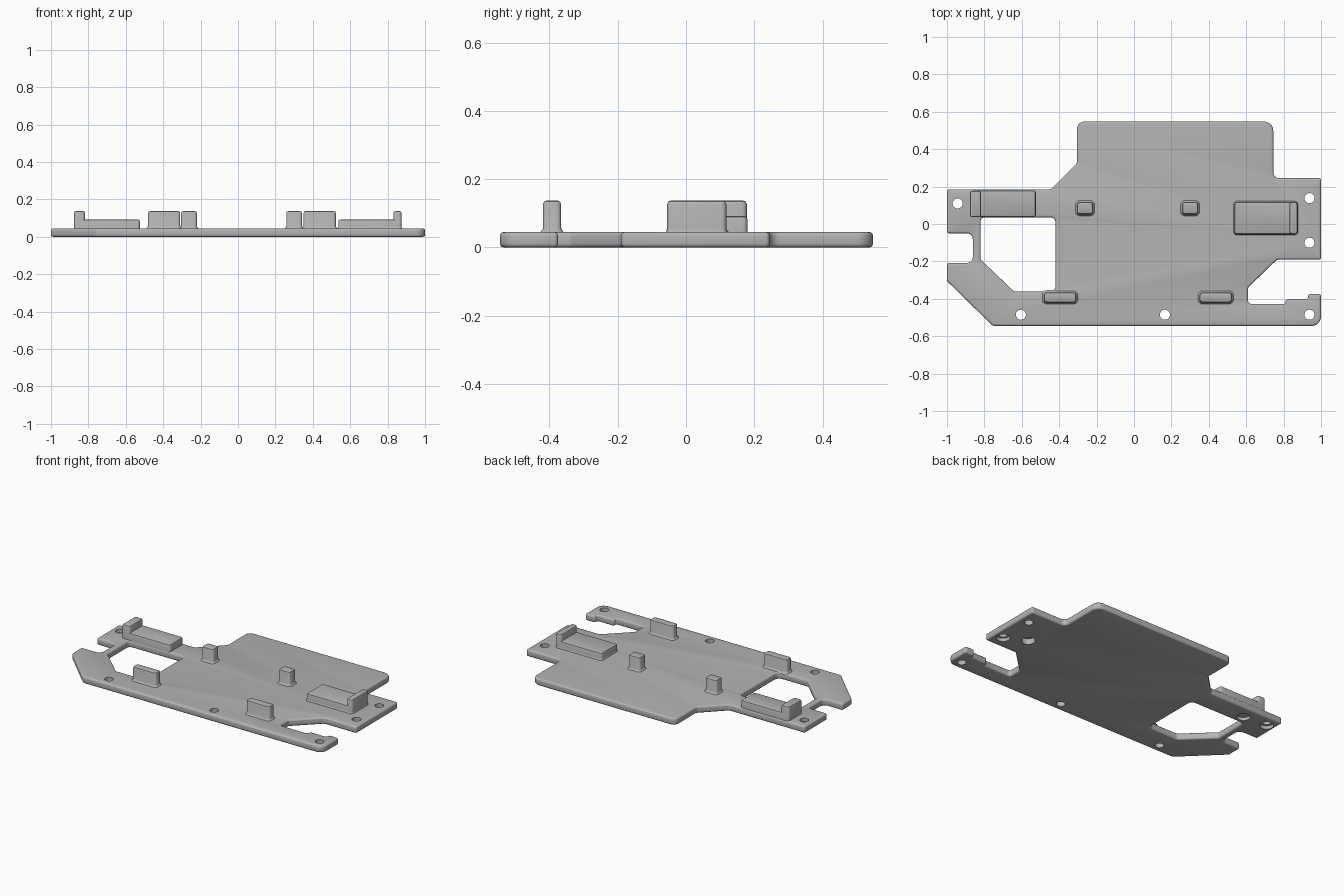
import bpy, bmesh, math
from mathutils import Vector

if "Cube" in bpy.data.objects:
    bpy.data.objects.remove(bpy.data.objects["Cube"], do_unlink=True)

PLATE, PAD, POST = 0.045, 0.092, 0.137

grey = bpy.data.materials.new("plain grey")
grey.use_nodes = True
grey.diffuse_color = (0.45, 0.45, 0.45, 1)
grey.node_tree.nodes["Principled BSDF"].inputs["Base Color"].default_value = grey.diffuse_color


def rounded(points, default=0.012, steps=5):
    """Closed outline with each corner replaced by an arc (optional third value = radius)."""
    out, n = [], len(points)
    for i, p in enumerate(points):
        c = Vector(p[:2])
        a = (Vector(points[i - 1][:2]) - c).normalized()
        b = (Vector(points[(i + 1) % n][:2]) - c).normalized()
        r = p[2] if len(p) > 2 else default
        half = a.angle(b) / 2
        centre = c + (a + b).normalized() * (r / math.sin(half))
        start = c + a * (r / math.tan(half)) - centre
        end = c + b * (r / math.tan(half)) - centre
        sweep = start.angle_signed(end)
        for k in range(steps + 1):
            t = -sweep * k / steps
            out.append(centre + Vector((start.x * math.cos(t) - start.y * math.sin(t),
                                        start.x * math.sin(t) + start.y * math.cos(t))))
    return out


def loft(name, rings):
    """Solid through a stack of (outline, z) rings."""
    bm = bmesh.new()
    loops = [[bm.verts.new((p.x, p.y, z)) for p in ring] for ring, z in rings]
    for lo, hi in zip(loops, loops[1:]):
        for i in range(len(lo)):
            j = (i + 1) % len(lo)
            bm.faces.new((lo[i], lo[j], hi[j], hi[i]))
    bm.faces.new(loops[0][::-1])
    bm.faces.new(loops[-1])
    bmesh.ops.recalc_face_normals(bm, faces=bm.faces)
    mesh = bpy.data.meshes.new(name)
    bm.to_mesh(mesh)
    bm.free()
    mesh.materials.append(grey)
    obj = bpy.data.objects.new(name, mesh)
    bpy.context.collection.objects.link(obj)
    return obj


def select(obj):
    bpy.ops.object.select_all(action='DESELECT')
    obj.select_set(True)
    bpy.context.view_layer.objects.active = obj


def cut(obj, cutter):
    mod = obj.modifiers.new("cut", 'BOOLEAN')
    mod.operation, mod.solver, mod.object = 'DIFFERENCE', 'EXACT', cutter
    select(obj)
    bpy.ops.object.modifier_apply(modifier=mod.name)
    bpy.data.objects.remove(cutter, do_unlink=True)


def drill(obj, x, y, radius, top):
    ring = [Vector((x + radius * math.cos(k * math.tau / 24), y + radius * math.sin(k * math.tau / 24)))
            for k in range(24)]
    cut(obj, loft("drill", [(ring, -0.02), (ring, top)]))


def block(name, x0, x1, y0, y1, top, base=PLATE, flare=0.012):
    """Rounded block with a soft top edge and a small fillet at its foot."""
    def ring(inset):
        a, b, c, d = x0 + inset, x1 - inset, y0 + inset, y1 - inset
        return rounded([(a, c), (b, c), (b, d), (a, d)], 0.014 - min(inset, 0.01))
    rings = [(ring(-flare), base - 0.003), (ring(-flare * 0.35), base + 0.004), (ring(0), base + 0.012)]
    if not flare:
        rings = [(ring(0), base - 0.025)]
    rings += [(ring(i), top - d) for i, d in ((0, 0.01), (0.003, 0.003), (0.01, 0))]
    obj = loft(name, rings)
    select(obj)
    bpy.ops.object.shade_smooth_by_angle(angle=math.radians(40))


# Base plate outline
outline = [(-0.755, -0.545, 0.03), (1, -0.545, 0.05), (1, -0.375), (0.93, -0.375), (0.93, -0.402),
           (0.81, -0.402), (0.81, -0.428), (0.61, -0.428, 0.02), (0.61, -0.34, 0.02), (0.765, -0.19, 0.03),
           (1, -0.19), (1, 0.245), (0.745, 0.245, 0.03), (0.745, 0.548, 0.05), (-0.305, 0.548, 0.04),
           (-0.305, 0.325, 0.03), (-0.445, 0.185, 0.03), (-1, 0.185), (-1, -0.05), (-0.862, -0.05, 0.03),
           (-0.862, -0.208, 0.03), (-1, -0.208), (-1, -0.305, 0.02)]
ring = rounded(outline)
plate = loft("base_plate", [(ring, 0), (ring, PLATE)])

# Large window
window = rounded([(-0.42, 0.035, 0.025), (-0.82, 0.035, 0.02), (-0.82, -0.19, 0.02),
                  (-0.64, -0.362, 0.03), (-0.42, -0.362, 0.03)])
cut(plate, loft("window_cutter", [(window, -0.1), (window, 0.1)]))

# Softened plate rims
bevel = plate.modifiers.new("rim", 'BEVEL')
bevel.width, bevel.segments = 0.011, 3
bevel.limit_method, bevel.angle_limit = 'ANGLE', math.radians(50)
select(plate)
bpy.ops.object.modifier_apply(modifier=bevel.name)

# Screw holes, then wider recesses on the underside
for x, y in [(-0.943, 0.11), (-0.605, -0.485), (0.165, -0.485), (0.938, -0.485), (0.938, 0.138), (0.938, -0.1)]:
    drill(plate, x, y, 0.027, 0.1)
for x, y, depth in [(-0.943, 0.11, 0.022), (0.938, -0.1, 0.022), (-0.77, 0.1, 0.038), (0.8, -0.03, 0.038)]:
    drill(plate, x, y, 0.042, depth)
select(plate)
bpy.ops.object.shade_smooth_by_angle(angle=math.radians(40))

# Stepped pads with end stops
block("right_pad", -0.86, -0.525, 0.037, 0.18, PAD, flare=0)
block("right_end_stop", -0.877, -0.818, 0.037, 0.178, POST, flare=0)
block("left_pad", 0.537, 0.868, -0.055, 0.118, PAD, flare=0.006)
block("left_end_stop", 0.832, 0.874, -0.055, 0.118, POST, flare=0.004)

# Locating posts and front bars
for side, px, bx in (("right", -0.262, -0.395), ("left", 0.3, 0.437)):
    block(side + "_post", px - 0.042, px + 0.042, 0.052, 0.117, POST)
    block(side + "_front_bar", bx - 0.086, bx + 0.086, -0.419, -0.366, POST)
